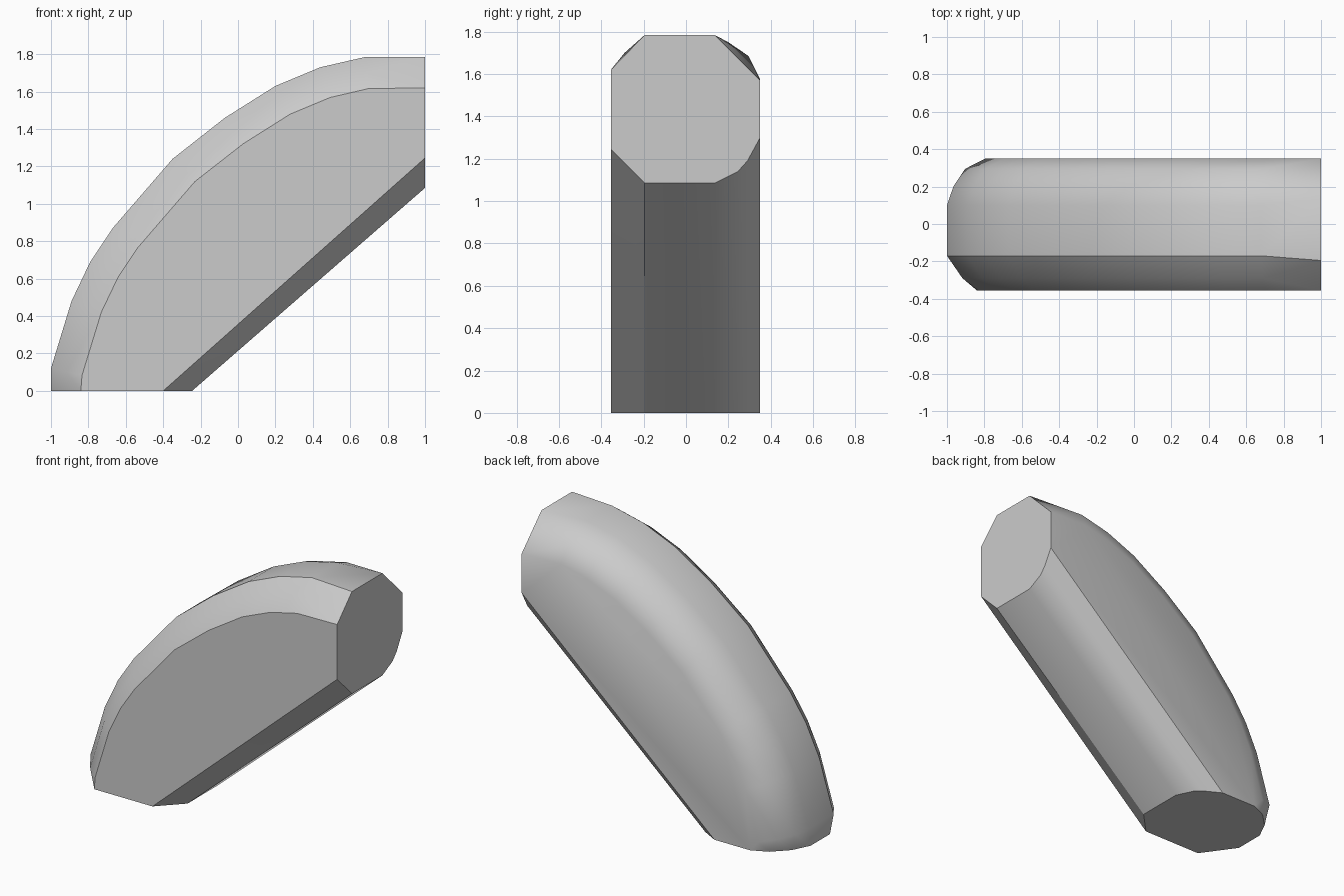
import bpy, bmesh, math
from mathutils import Vector

cube = bpy.data.objects.get("Cube")
if cube:
    bpy.data.objects.remove(cube)

# Single grey material
grey = bpy.data.materials.new("plain_grey")
grey.use_nodes = True
colour = (0.6, 0.6, 0.6, 1)
grey.diffuse_color = colour
grey.node_tree.nodes["Principled BSDF"].inputs["Base Color"].default_value = colour

# Flat end faces: upright end (y, z) and base (x, y)
end = [(-.355, 1.62), (-.195, 1.785), (.135, 1.785), (.35, 1.57), (.35, 1.3),
       (.29, 1.19), (.245, 1.14), (.135, 1.085), (-.195, 1.085), (-.355, 1.245)]
base = [(-1, .08), (-.94, .2), (-.84, .3), (-.73, .35), (-.46, .35), (-.35, .29),
        (-.3, .245), (-.245, .13), (-.245, -.195), (-.4, -.355), (-.84, -.355), (-1, -.13)]
points = [(1, y, z) for y, z in end] + [(x, y, 0) for x, y in base]

# Outer arc (x, z), and rounded shoulder as (y, depth below the arc)
arc = [(-1, 0), (-1, .12), (-.89, .48), (-.79, .69), (-.67, .87), (-.35, 1.24),
       (-.07, 1.46), (.2, 1.63), (.44, 1.73), (.68, 1.785), (1, 1.785)]
shoulder = [(-.355, .17), (-.29, .085), (-.17, 0), (.1, 0), (.2, .035), (.295, .1), (.35, .21)]
for before, here, after in zip(arc, arc[1:], arc[2:]):
    tangent = (Vector(after) - Vector(before)).normalized()
    for y, depth in shoulder:
        x = here[0] + tangent.y * depth
        z = here[1] - tangent.x * depth
        points.append((x, y, z))

# Convex skin around the sections
bm = bmesh.new()
for p in points:
    bm.verts.new(p)
hull = bmesh.ops.convex_hull(bm, input=bm.verts)
loose = {v for v in hull["geom_interior"] + hull["geom_unused"] if isinstance(v, bmesh.types.BMVert)}
bmesh.ops.delete(bm, geom=list(loose), context='VERTS')
bmesh.ops.dissolve_limit(bm, angle_limit=math.radians(1), verts=bm.verts, edges=bm.edges)
bmesh.ops.recalc_face_normals(bm, faces=bm.faces)
mesh = bpy.data.meshes.new("curved_block")
bm.to_mesh(mesh)
bm.free()

block = bpy.data.objects.new("curved_block", mesh)
bpy.context.collection.objects.link(block)
mesh.materials.append(grey)
bpy.context.view_layer.objects.active = block
block.select_set(True)
bpy.ops.object.shade_smooth_by_angle(angle=math.radians(32))
